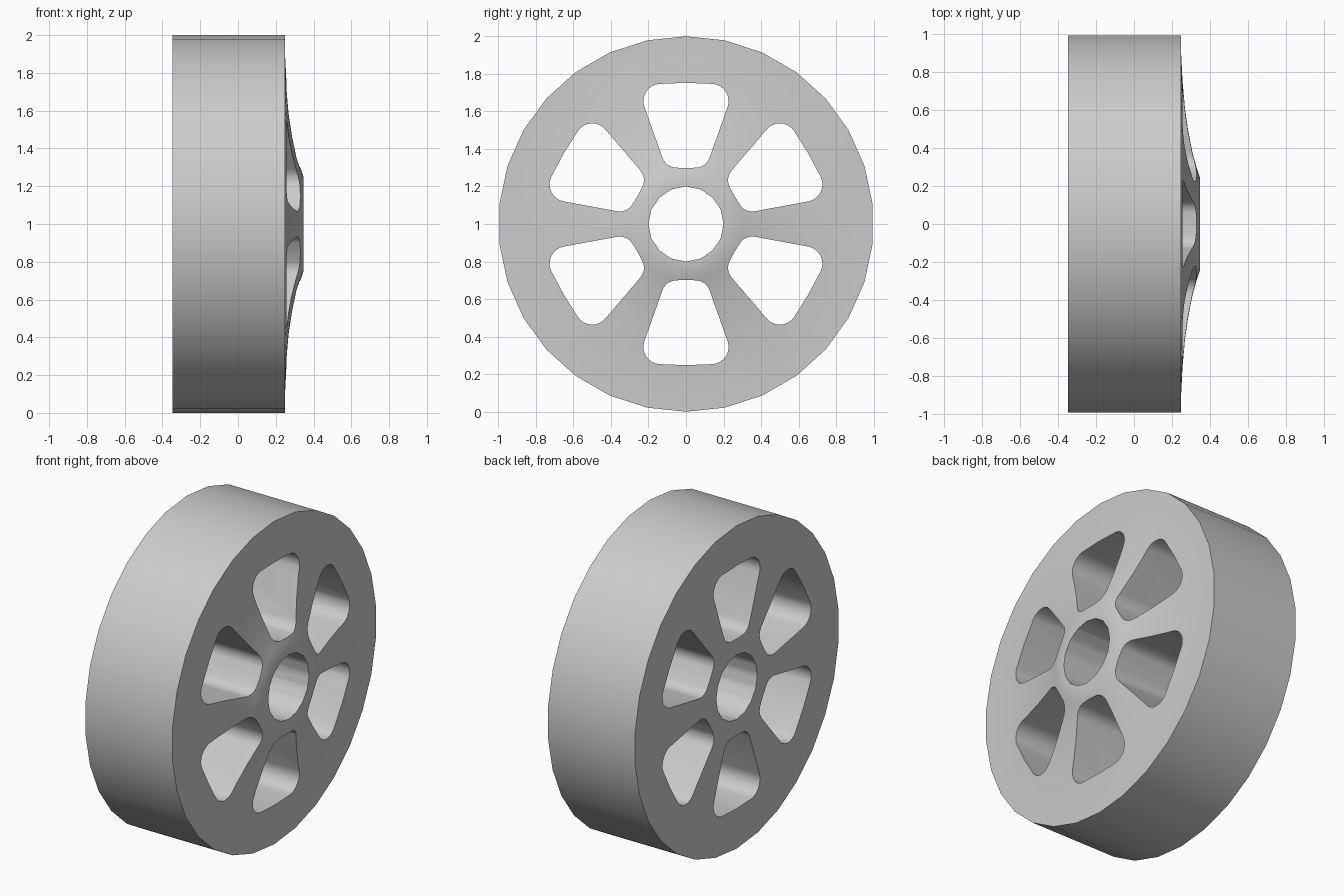
import bpy, bmesh, math
from mathutils import Vector, Matrix

cube = bpy.data.objects.get("Cube")
if cube:
    bpy.data.objects.remove(cube, do_unlink=True)

grey = bpy.data.materials.new("light grey")
grey.use_nodes = True
colour = (0.6, 0.6, 0.6, 1)
grey.diffuse_color = colour
grey.node_tree.nodes["Principled BSDF"].inputs["Base Color"].default_value = colour

CENTRE = Vector((0, 0, 1))


def make_object(name, bm):
    bmesh.ops.recalc_face_normals(bm, faces=bm.faces)
    mesh = bpy.data.meshes.new(name)
    bm.to_mesh(mesh)
    bm.free()
    mesh.materials.append(grey)
    obj = bpy.data.objects.new(name, mesh)
    bpy.context.collection.objects.link(obj)
    return obj


def add_prism(bm, outline, x0=-0.6, x1=0.6):
    """Closed prism along x from a list of (y, z) points around the axle."""
    rings = [[bm.verts.new(CENTRE + Vector((x, y, z))) for y, z in outline]
             for x in (x0, x1)]
    bm.faces.new(rings[0])
    bm.faces.new(rings[1])
    n = len(outline)
    for i in range(n):
        j = (i + 1) % n
        bm.faces.new((rings[0][i], rings[0][j], rings[1][j], rings[1][i]))


def arc(cy, cz, r, start, end, steps):
    angles = [math.radians(start + (end - start) * i / steps) for i in range(steps + 1)]
    return [(cy + r * math.cos(a), cz + r * math.sin(a)) for a in angles]


# Wheel body: (x, radius) profile spun around the axle
profile = [(-0.348, 0), (-0.348, 1), (0.248, 1), (0.249, 0.9), (0.256, 0.76),
           (0.268, 0.62), (0.285, 0.5), (0.308, 0.38), (0.33, 0.3),
           (0.347, 0.25), (0.347, 0)]
SIDES = 30
bm = bmesh.new()
rings = []
for x, r in profile:
    if r == 0:
        rings.append([bm.verts.new(CENTRE + Vector((x, 0, 0)))] * SIDES)
    else:
        rings.append([bm.verts.new(CENTRE + Vector((x, r * math.sin(a), r * math.cos(a))))
                      for a in (math.tau * i / SIDES for i in range(SIDES))])
for a, b in zip(rings, rings[1:]):
    for i in range(SIDES):
        j = (i + 1) % SIDES
        corners = list(dict.fromkeys((a[i], a[j], b[j], b[i])))
        bm.faces.new(corners)
wheel = make_object("wheel", bm)

# Axle hole and six rounded wedge windows
bm = bmesh.new()
add_prism(bm, arc(0, 0, 0.2, 0, 360, 16)[:-1])
half = arc(0.05, 0.38, 0.08, -90, -19, 6) + arc(0.135, 0.655, 0.092, -19, 84, 8)
outline = [(0, 0.298)] + half + [(0, 0.752)] + [(-y, z) for y, z in reversed(half)]
for k in range(6):
    turn = Matrix.Rotation(math.radians(60 * k), 2)
    add_prism(bm, [tuple(turn @ Vector(p)) for p in outline])
cutter = make_object("hole_cutter", bm)
cutter.hide_render = True

# Cut the openings and shade
cut = wheel.modifiers.new("openings", "BOOLEAN")
cut.operation = "DIFFERENCE"
cut.solver = "EXACT"
cut.object = cutter
bpy.ops.object.select_all(action="DESELECT")
bpy.context.view_layer.objects.active = wheel
wheel.select_set(True)
bpy.ops.object.modifier_apply(modifier=cut.name)
bpy.data.objects.remove(cutter, do_unlink=True)
bpy.ops.object.shade_smooth_by_angle(angle=math.radians(30))
